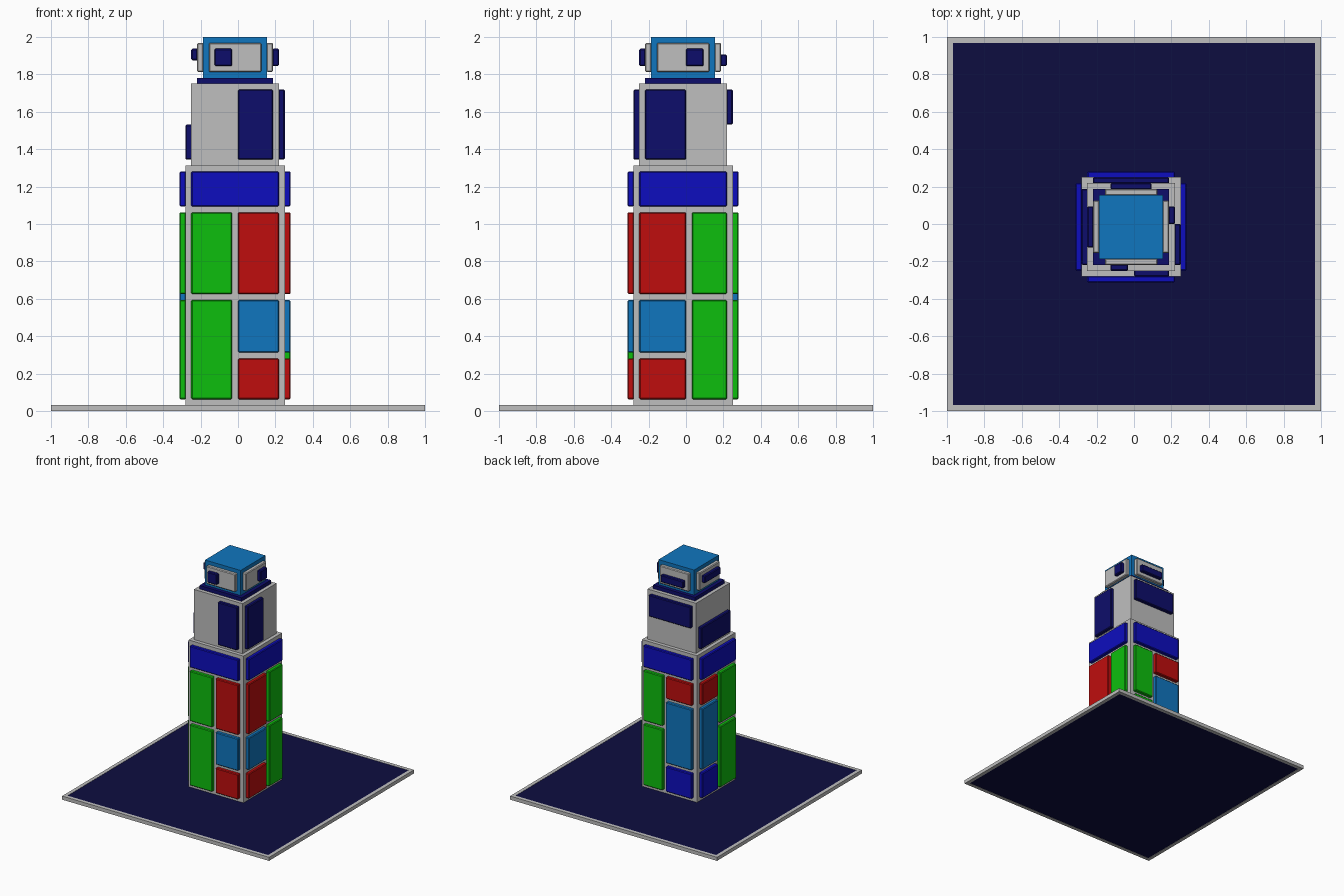
import bpy, bmesh
from mathutils import Vector

if "Cube" in bpy.data.objects:
    bpy.data.objects.remove(bpy.data.objects["Cube"], do_unlink=True)

U = 1 / 32           # modelling grid step
C = -U / 2           # tower axis offset in x and y


def material(name, rgb):
    lin = [(v / 255 / 12.92) if v < 11 else ((v / 255 + 0.055) / 1.055) ** 2.4 for v in rgb]
    m = bpy.data.materials.new(name)
    m.use_nodes = True
    m.diffuse_color = (*lin, 1)
    m.node_tree.nodes["Principled BSDF"].inputs["Base Color"].default_value = (*lin, 1)
    return m


GREY = material("light grey", (191, 191, 191))
GREEN = material("green", (13, 191, 13))
RED = material("red", (191, 13, 13))
BLUE = material("blue", (13, 13, 191))
SKY = material("sky blue", (16, 118, 191))
NAVY = material("navy", (13, 13, 107))
DARK = material("dark navy", (13, 13, 64))


def box(name, lo, hi, mat, bevel=0.0):
    """Axis-aligned box between two corners, with optional chamfered edges."""
    lo, hi = Vector(lo), Vector(hi)
    bm = bmesh.new()
    bmesh.ops.create_cube(bm, size=1)
    for v in bm.verts:
        v.co = Vector(a * b for a, b in zip(v.co, hi - lo)) + (lo + hi) / 2
    if bevel:
        bmesh.ops.bevel(bm, geom=bm.edges[:], offset=bevel, segments=1, affect='EDGES')
    me = bpy.data.meshes.new(name)
    bm.to_mesh(me)
    bm.free()
    me.materials.append(mat)
    ob = bpy.data.objects.new(name, me)
    bpy.context.collection.objects.link(ob)
    return ob


def block(name, half, z0, z1, mat):
    """Square block on the tower axis; sizes in grid steps."""
    h = half * U
    return box(name, (C - h, C - h, z0 * U), (C + h, C + h, z1 * U), mat)


def panel(name, side, half, a, b, z0, z1, mat):
    """One-step-thick panel on a block's side, from a to b along that side."""
    h, e = half * U, 0.004
    if side in ("front", "left_flank"):
        near, far = C - h - U, C - h + e
    else:
        near, far = C + h - e, C + h + U
    a, b, z0, z1 = a * U, b * U, z0 * U, z1 * U
    if side in ("front", "back"):
        lo, hi = (a, near, z0), (b, far, z1)
    else:
        lo, hi = (near, a, z0), (far, b, z1)
    box(f"{side}_{name}", lo, hi, mat, 0.006)


# Base plate: dark slab inside a grey rim
R = 1 - U
box("base_slab", (-R, -R, 0.002), (R, R, U - 0.002), DARK)
for s in (-1, 1):
    x0, x1 = sorted((s * R, s))
    box("base_rim_side", (x0, -1, 0), (x1, 1, U), GREY)
    box("base_rim_end", (-R, x0, 0), (R, x1, U), GREY)

# Tower blocks from the bottom up
block("lower_tower", 8.5, 1, 42, GREY)
block("upper_tower", 7.5, 42, 56, GREY)
block("neck", 6.5, 56, 57, NAVY)
block("head", 5.5, 57, 64, SKY)

# Lower tower panels: tall green columns beside stacked coloured columns
NEAR_STACK = [(2, 9, RED), (10, 19, SKY), (20, 34, RED)]
FAR_STACK = [(2, 9, BLUE), (10, 27, SKY), (28, 34, RED)]
GREEN_STACK = [(2, 19, GREEN), (20, 34, GREEN)]
columns = {
    "front": [(-8, -1, GREEN_STACK), (0, 7, NEAR_STACK)],
    "right_flank": [(-8, 0, NEAR_STACK), (1, 7, GREEN_STACK)],
    "back": [(-8, 0, FAR_STACK), (1, 7, GREEN_STACK)],
    "left_flank": [(-8, -1, GREEN_STACK), (0, 7, FAR_STACK)],
}
for side, cols in columns.items():
    for a, b, stack in cols:
        for z0, z1, mat in stack:
            panel("lower_panel", side, 8.5, a, b, z0, z1, mat)
    panel("band", side, 8.5, -8, 7, 35, 41, BLUE)
    panel("face_plate", side, 5.5, -5, 4, 58, 63, GREY)

# Upper tower windows
for side, a, b, z0, z1 in [("front", 0, 6, 43, 55), ("right_flank", -7, 0, 43, 55),
                           ("back", -7, 6, 49, 55), ("left_flank", -7, 6, 43, 49)]:
    panel("window", side, 7.5, a, b, z0, z1, NAVY)

# Head windows
for side, a, b, z0, z1 in [("front", -4, -1, 59, 62), ("right_flank", 0, 3, 59, 62),
                           ("back", -4, 3, 59, 61), ("left_flank", -4, 3, 60, 62)]:
    panel("head_window", side, 6.5, a, b, z0, z1, NAVY)
